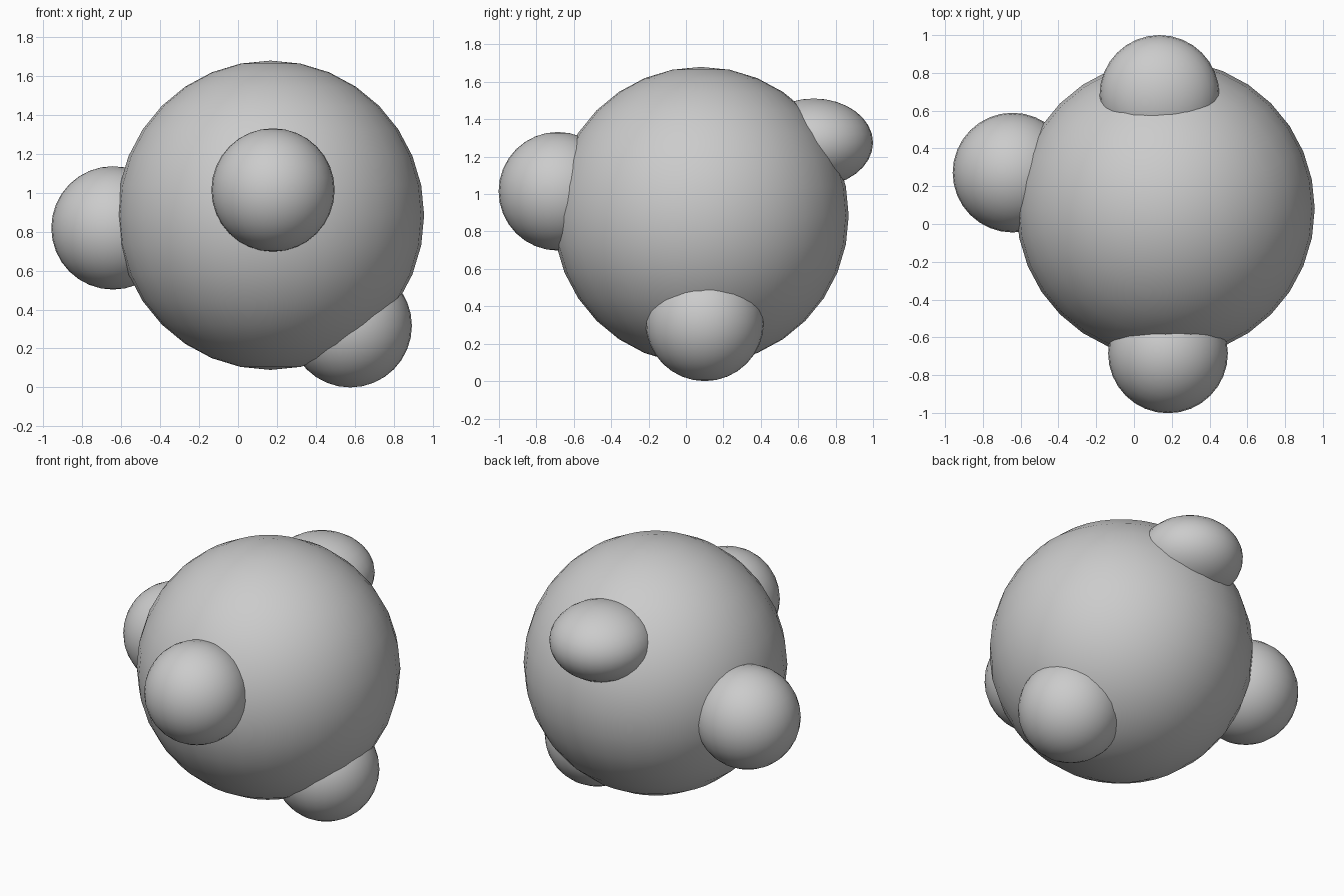
import bpy

cube = bpy.data.objects.get("Cube")
if cube:
    bpy.data.objects.remove(cube, do_unlink=True)

# Single light grey material
grey = bpy.data.materials.new("light_grey")
grey.use_nodes = True
colour = (0.6, 0.6, 0.6, 1.0)
grey.diffuse_color = colour
grey.node_tree.nodes["Principled BSDF"].inputs["Base Color"].default_value = colour


def ball(name, centre, radii):
    """Smooth sphere or ellipsoid."""
    bpy.ops.mesh.primitive_uv_sphere_add(segments=32, ring_count=16, radius=1, location=centre)
    obj = bpy.context.object
    obj.name = name
    obj.scale = radii
    bpy.ops.object.transform_apply(location=False, rotation=False, scale=True)
    bpy.ops.object.shade_smooth()
    obj.data.materials.append(grey)
    return obj


# Large central ball
ball("central_ball", (0.167, 0.08, 0.885), (0.79, 0.79, 0.795))

# Four small balls sunk into its surface, the back one flattened
r = 0.317
ball("front_ball", (0.18, -0.685, 1.015), (r, r, r))
ball("right_ball", (-0.643, 0.272, 0.82), (r, r, r))
ball("lower_left_ball", (0.577, 0.10, 0.317), (r, r, r))
ball("back_ball", (0.135, 0.683, 1.275), (r, r, 0.236))
